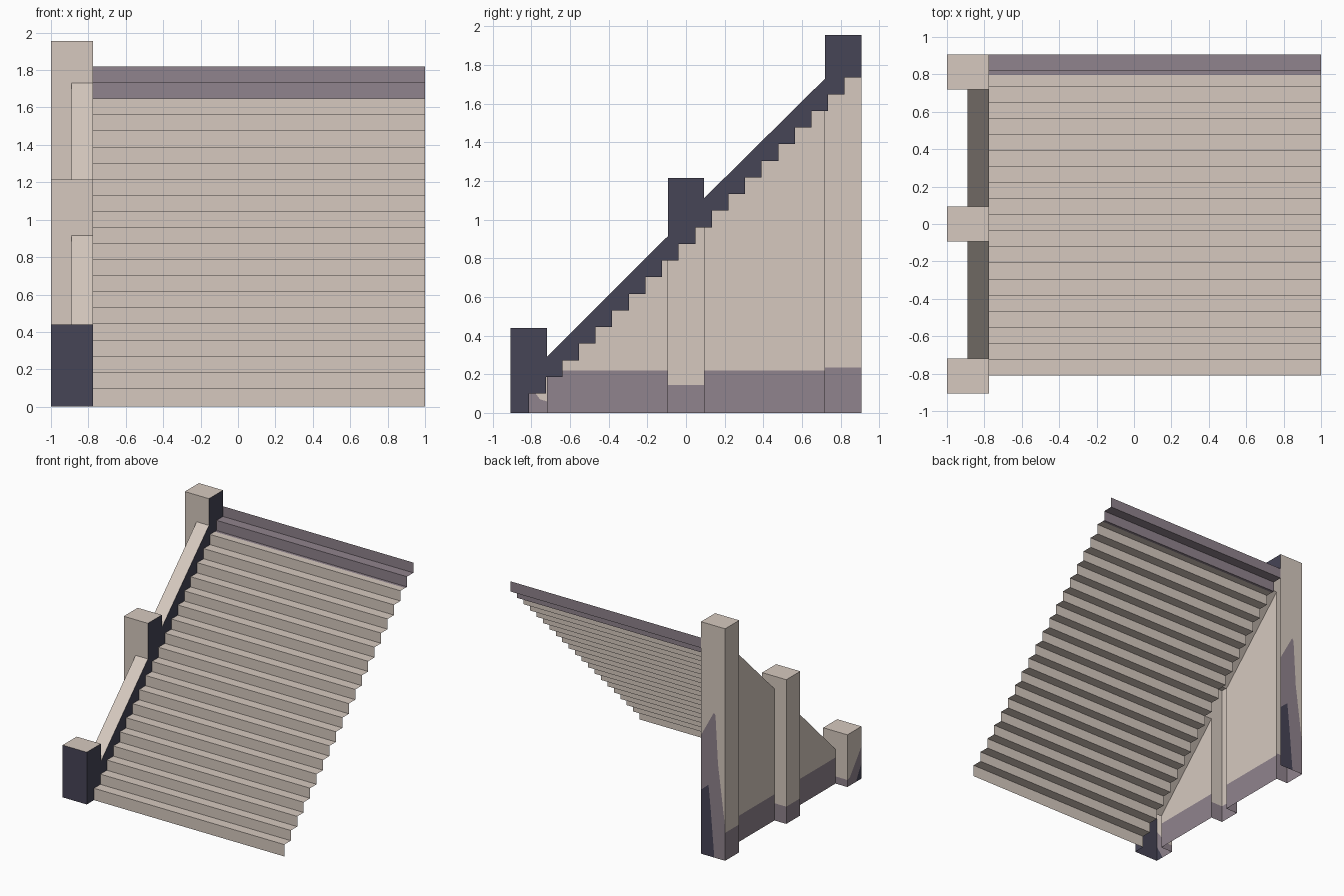
import bpy, bmesh
from mathutils import Vector

if "Cube" in bpy.data.objects:
    bpy.data.objects.remove(bpy.data.objects["Cube"])


def material(name, rgb):
    m = bpy.data.materials.new(name)
    m.diffuse_color = (*rgb, 1)
    m.use_nodes = True
    m.node_tree.nodes["Principled BSDF"].inputs["Base Color"].default_value = m.diffuse_color
    return m


MATS = [material("cream stone", (0.672, 0.584, 0.521)),
        material("mauve stone", (0.279, 0.227, 0.266)),
        material("dark slate", (0.061, 0.058, 0.093))]
CREAM, MAUVE, SLATE = 0, 1, 2

X0, X1, XW, XR = -1.0, -0.775, -0.89, 1.0     # post outside, inside, wall outside, stair end
YE, YP, YM = 0.907, 0.72, 0.093               # ends, end-post inner edge, middle post half
N, Y0, Z0, RISE = 20, -0.811, 0.10, 0.086
RUN = (YE - Y0) / N
FRONT, BACK, LEFT, RIGHT, UP = (0, -1, 0), (0, 1, 0), (-1, 0, 0), (1, 0, 0), (0, 0, 1)


def face(bm, pts, mat, direction):
    """Flat face turned towards a direction."""
    f = bm.faces.new([bm.verts.new(p) for p in pts])
    f.normal_update()
    if f.normal.dot(Vector(direction)) < 0:
        f.normal_flip()
    f.material_index = mat


def upright(bm, a, b, za, zb, band, direction):
    """Vertical panel between two plan points with a mauve band at its foot."""
    face(bm, [(*a, 0), (*b, 0), (*b, band), (*a, band)], MAUVE, direction)
    face(bm, [(*a, band), (*b, band), (*b, zb), (*a, za)], CREAM, direction)


def finish(bm, name):
    bmesh.ops.remove_doubles(bm, verts=bm.verts, dist=1e-5)
    me = bpy.data.meshes.new(name)
    for m in MATS:
        me.materials.append(m)
    bm.to_mesh(me)
    bm.free()
    bpy.context.collection.objects.link(bpy.data.objects.new(name, me))


# Stair profile as (y, z) points
profile = [(Y0, 0)]
for k in range(N + 1):
    profile.append((Y0 + k * RUN, Z0 + k * RISE))
    if k < N:
        profile.append((Y0 + (k + 1) * RUN, Z0 + k * RISE))

# Steps: thin folded sheet, mauve at the top edge
bm = bmesh.new()
split = profile[:-4] + [(0.797, profile[-5][1])] + profile[-4:]
for (ya, za), (yb, zb) in zip(split, split[1:]):
    mat = MAUVE if (ya + yb) / 2 > 0.797 else CREAM
    face(bm, [(X1, ya, za), (XR, ya, za), (XR, yb, zb), (X1, yb, zb)], mat, (0, -1, 1))
finish(bm, "steps")

# Inner face of the balustrade, only above the steps
bm = bmesh.new()
outline = [(YE, 1.955), (YP, 1.955), (YP, 1.73), (YM, 1.11), (YM, 1.215), (-YM, 1.215),
           (-YM, 0.915), (-YP, 0.29), (-YP, 0.44), (-YE, 0.44), (-YE, 0)]
face(bm, [(X1, y, z) for y, z in profile + outline], SLATE, RIGHT)
finish(bm, "balustrade_inner_face")

# Sloping walls between the posts
for name, ya, yb, za, zb in (("lower_wall", -YP, -YM, 0.29, 0.915),
                             ("upper_wall", YM, YP, 1.11, 1.73)):
    bm = bmesh.new()
    upright(bm, (XW, ya), (XW, yb), za, zb, 0.22, LEFT)
    face(bm, [(XW, ya, za), (X1, ya, za), (X1, yb, zb), (XW, yb, zb)], CREAM, UP)
    finish(bm, name)


def cap(bm, ya, yb, z):
    face(bm, [(X0, ya, z), (X1, ya, z), (X1, yb, z), (X0, yb, z)], CREAM, UP)


def post_side(bm, y, top, wall, band, direction):
    """Post side with the wall running into it."""
    upright(bm, (X0, y), (XW, y), top, top, band, direction)
    face(bm, [(XW, y, wall), (X1, y, wall), (X1, y, top), (XW, y, top)], CREAM, direction)


# Front post: slate front, stained outer side
bm = bmesh.new()
cap(bm, -YE, -YP, 0.44)
face(bm, [(X0, -YE, 0), (X1, -YE, 0), (X1, -YE, 0.44), (X0, -YE, 0.44)], SLATE, FRONT)
post_side(bm, -YP, 0.44, 0.29, 0.06, BACK)
for mat, pts in ((SLATE, [(-YE, 0), (-0.835, 0), (-YE, 0.13)]),
                 (MAUVE, [(-0.835, 0), (-YP, 0), (-YP, 0.06), (-0.755, 0.07), (-YE, 0.27), (-YE, 0.13)]),
                 (CREAM, [(-YP, 0.06), (-YP, 0.44), (-YE, 0.44), (-YE, 0.27), (-0.755, 0.07)])):
    face(bm, [(X0, y, z) for y, z in pts], mat, LEFT)
finish(bm, "front_post")

# Middle post
bm = bmesh.new()
cap(bm, -YM, YM, 1.215)
upright(bm, (X0, -YM), (X0, YM), 1.215, 1.215, 0.145, LEFT)
post_side(bm, -YM, 1.215, 0.915, 0.145, FRONT)
post_side(bm, YM, 1.215, 1.11, 0.145, BACK)
finish(bm, "middle_post")

# Back post: stained rear side
bm = bmesh.new()
cap(bm, YP, YE, 1.955)
upright(bm, (X0, YP), (X0, YE), 1.955, 1.955, 0.235, LEFT)
post_side(bm, YP, 1.955, 1.73, 0.235, FRONT)
low = [(0.124, 0), (0.09, 0.4), (0.07, 0.6), (0, 0.54)]
high = [(0.225, 0.28), (0.158, 0.8), (0.135, 1.2), (0.12, 1.22), (0, 1.0)]
for mat, pts in ((SLATE, [(0, 0)] + low),
                 (MAUVE, [(0.225, 0)] + high + low[::-1]),
                 (CREAM, [(0.225, 1.955)] + high + [(0, 1.955)])):
    face(bm, [(X1 - u, YE, z) for u, z in pts], mat, BACK)
finish(bm, "back_post")
